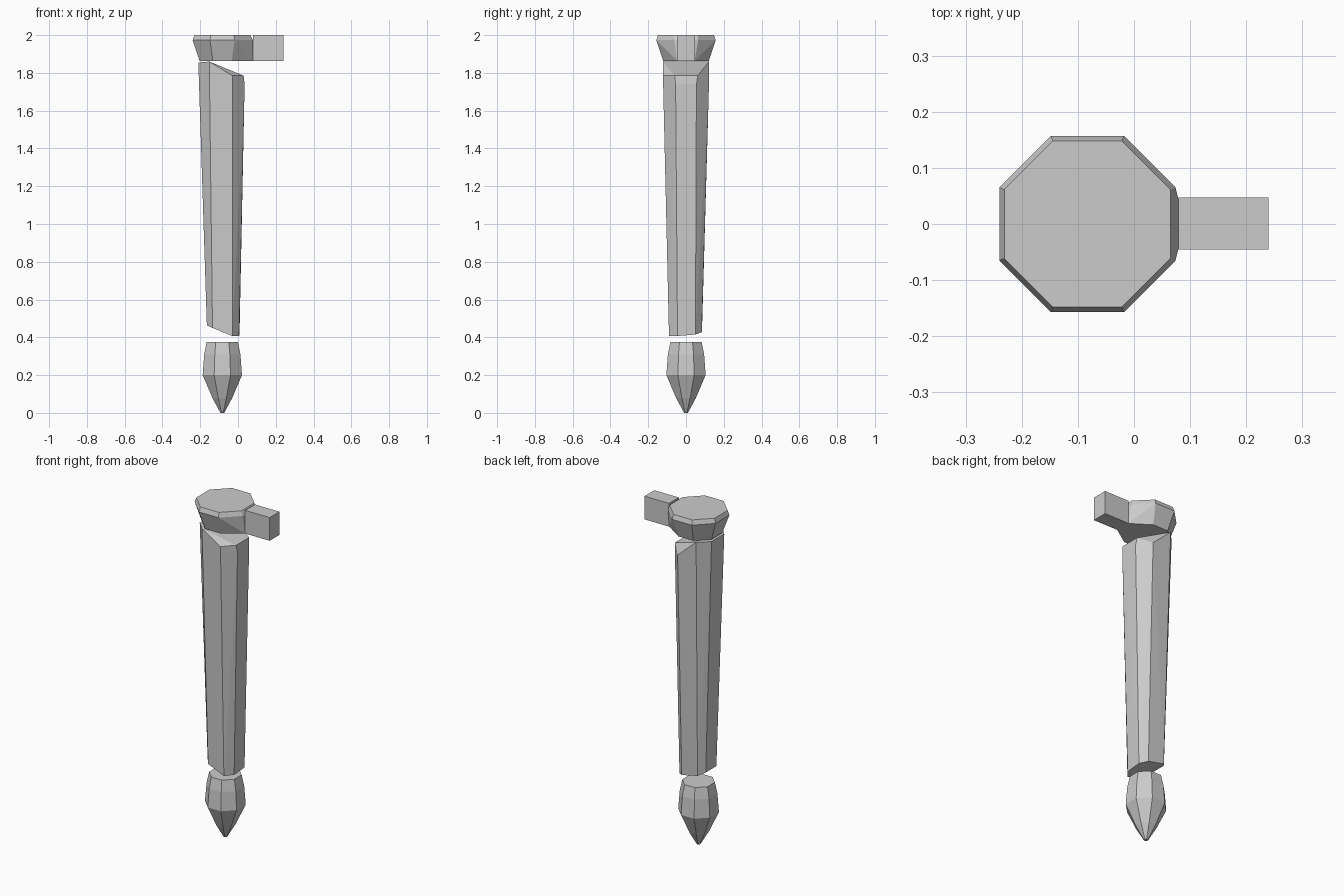
import bpy, bmesh, math

if "Cube" in bpy.data.objects:
    bpy.data.objects.remove(bpy.data.objects["Cube"])

CX = -0.083  # axis of the peg


def octagon(apothem, z):
    """Eight points with flat sides facing x and y."""
    r = apothem / math.cos(math.pi / 8)
    return [(CX + r * math.cos(math.pi / 8 + i * math.pi / 4),
             r * math.sin(math.pi / 8 + i * math.pi / 4), z) for i in range(8)]


def hull(name, points):
    """Flat-faced convex solid around the points."""
    bm = bmesh.new()
    for p in points:
        bm.verts.new(p)
    res = bmesh.ops.convex_hull(bm, input=bm.verts)
    loose = [v for v in bm.verts if not v.link_faces]
    bmesh.ops.delete(bm, geom=loose, context='VERTS')
    bmesh.ops.dissolve_limit(bm, angle_limit=math.radians(1),
                             verts=bm.verts, edges=bm.edges)
    bmesh.ops.recalc_face_normals(bm, faces=bm.faces)
    mesh = bpy.data.meshes.new(name)
    bm.to_mesh(mesh)
    bm.free()
    obj = bpy.data.objects.new(name, mesh)
    bpy.context.collection.objects.link(obj)
    return obj


# Pointed tip
tip = []
for apothem, z in [(0.01, 0.0), (0.052, 0.078), (0.104, 0.2), (0.096, 0.31), (0.083, 0.375)]:
    tip += octagon(apothem, z)
hull("pointed_tip", tip)

# Tapered shaft with unevenly broken ends
lower = [(-0.165, -0.05, 0.465), (-0.135, -0.088, 0.45), (-0.03, -0.09, 0.407),
         (0.006, -0.045, 0.407), (0.008, 0.05, 0.415), (-0.03, 0.083, 0.427),
         (-0.135, 0.085, 0.45), (-0.165, 0.05, 0.465)]
upper = [(-0.21, -0.06, 1.855), (-0.152, -0.122, 1.86), (-0.03, -0.122, 1.785),
         (0.03, -0.06, 1.785), (0.03, 0.062, 1.785), (-0.03, 0.122, 1.75),
         (-0.152, 0.122, 1.86), (-0.21, 0.06, 1.855), (0.035, -0.055, 1.74),
         (0.035, 0.055, 1.74)]
hull("shaft", lower + upper)

# Octagonal head with bevelled rim, drawn out towards the hook
head = octagon(0.12, 1.862) + octagon(0.157, 1.973) + octagon(0.148, 2.0)
head += [(0.079, s * 0.045, z) for s in (-1, 1) for z in (1.862, 1.973)]
hull("head", head)

# Rectangular hook block
hull("hook_block", [(x, y, z) for x in (0.079, 0.24)
                    for y in (-0.045, 0.047) for z in (1.862, 2.0)])
